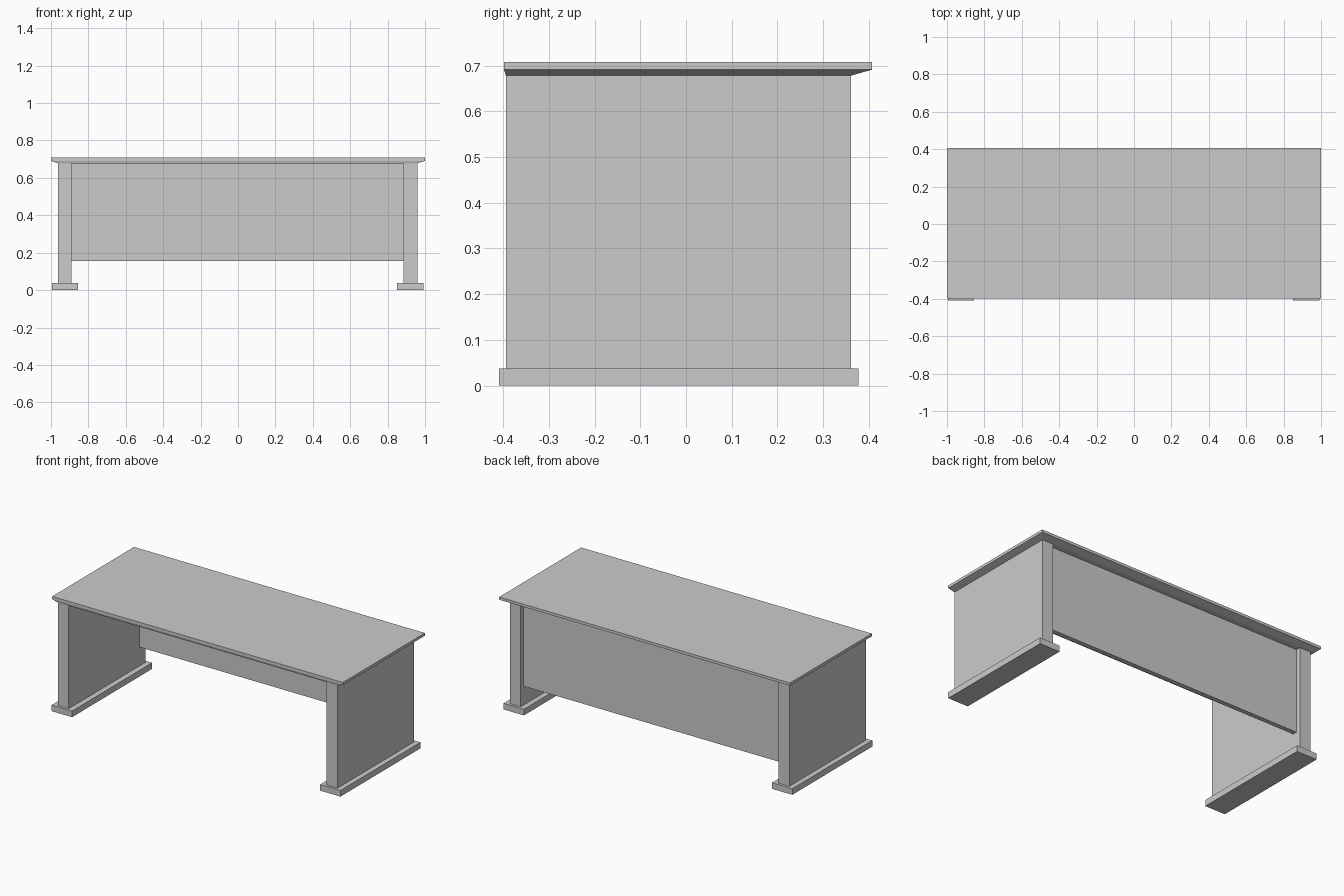
import bpy, bmesh

if "Cube" in bpy.data.objects:
    bpy.data.objects.remove(bpy.data.objects["Cube"])

grey = bpy.data.materials.new("light grey")
grey.diffuse_color = (0.6, 0.6, 0.6, 1)
grey.use_nodes = True
grey.node_tree.nodes["Principled BSDF"].inputs["Base Color"].default_value = grey.diffuse_color


def add_mesh(name, bm):
    bmesh.ops.recalc_face_normals(bm, faces=bm.faces)
    me = bpy.data.meshes.new(name)
    bm.to_mesh(me)
    bm.free()
    me.materials.append(grey)
    ob = bpy.data.objects.new(name, me)
    bpy.context.collection.objects.link(ob)
    return ob


def loft(name, rings):
    """Stack of rectangles (x0, x1, y0, y1, z), joined and capped."""
    bm = bmesh.new()
    loops = [[bm.verts.new((x, y, z)) for x, y in
              ((x0, y0), (x1, y0), (x1, y1), (x0, y1))]
             for x0, x1, y0, y1, z in rings]
    for a, b in zip(loops, loops[1:]):
        for i in range(4):
            j = (i + 1) % 4
            bm.faces.new((a[i], a[j], b[j], b[i]))
    bm.faces.new(loops[0][::-1])
    bm.faces.new(loops[-1])
    return add_mesh(name, bm)


def box(name, x0, x1, y0, y1, z0, z1):
    return loft(name, [(x0, x1, y0, y1, z0), (x0, x1, y0, y1, z1)])


# Desk top with a chamfered underside
loft("desk_top", [(-0.962, 0.959, -0.394, 0.361, 0.678),
                  (-1, 1, -0.398, 0.407, 0.691),
                  (-1, 1, -0.398, 0.407, 0.708)])

# Side panels and their feet, mirrored left and right
for side, s in (("left", -1), ("right", 1)):
    def span(a, b):
        return sorted((s * a - 0.002, s * b - 0.002))
    box(side + "_side_panel", *span(0.887, 0.961), -0.394, 0.361, 0.038, 0.678)
    box(side + "_foot", *span(0.853, 0.993), -0.409, 0.377, 0, 0.038)

# Recessed back panel
box("back_panel", -0.889, 0.885, 0.302, 0.331, 0.155, 0.678)
